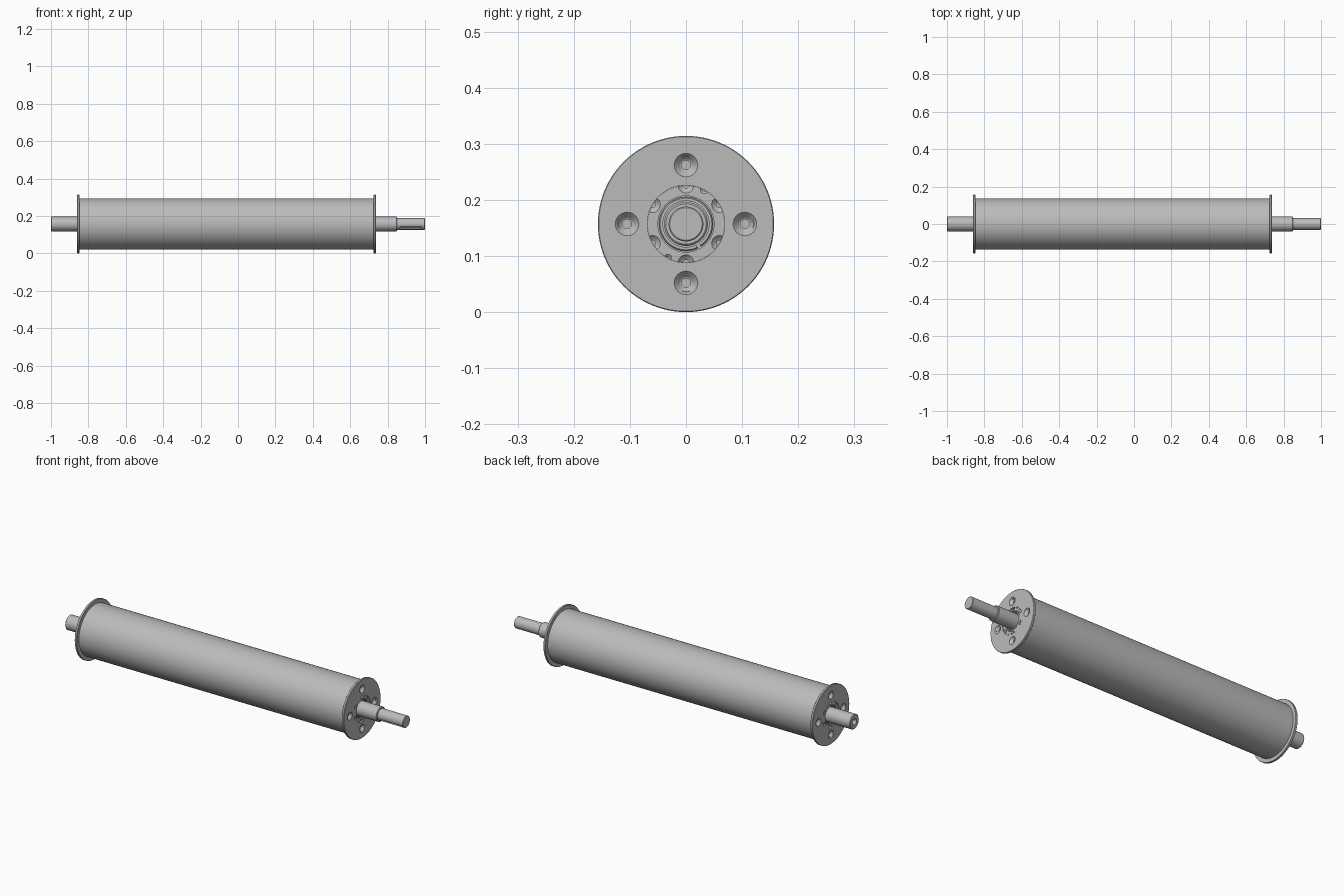
import bpy, bmesh, math
from mathutils import Matrix, Vector

cube = bpy.data.objects.get("Cube")
if cube:
    bpy.data.objects.remove(cube)

AXIS_Z = 0.157           # height of the roller axis
MID, HALF = -0.0615, 0.7985  # centre and half length of the drum

steel = bpy.data.materials.new("steel_grey")
steel.use_nodes = True
steel.diffuse_color = (0.5, 0.5, 0.5, 1)
steel.node_tree.nodes["Principled BSDF"].inputs["Base Color"].default_value = (0.5, 0.5, 0.5, 1)


def make_object(name, bm):
    bmesh.ops.recalc_face_normals(bm, faces=bm.faces)
    mesh = bpy.data.meshes.new(name)
    bm.to_mesh(mesh)
    bm.free()
    mesh.materials.append(steel)
    obj = bpy.data.objects.new(name, mesh)
    bpy.context.collection.objects.link(obj)
    return obj


def lathe(name, profile, closed=False, sides=96, y=0.0, z=0.0):
    """Spin (x, radius) points about the x axis; closed profiles make rings."""
    bm = bmesh.new()
    rings = []
    for x, r in profile:
        rings.append([bm.verts.new((x, y + r * math.cos(a), AXIS_Z + z + r * math.sin(a)))
                      for a in (math.tau * i / sides for i in range(sides))])
    pairs = list(zip(rings, rings[1:]))
    if closed:
        pairs.append((rings[-1], rings[0]))
    else:
        bm.faces.new(rings[0])
        bm.faces.new(rings[-1])
    for a, b in pairs:
        for i in range(sides):
            j = (i + 1) % sides
            bm.faces.new((a[i], a[j], b[j], b[i]))
    return make_object(name, bm)


def block(name, size, centre, turn=0.0, rounding=0.0):
    """Box turned about the roller axis, with optional round ends."""
    bm = bmesh.new()
    bmesh.ops.create_cube(bm, size=1)
    bmesh.ops.scale(bm, vec=size, verts=bm.verts)
    if rounding:
        ends = [e for e in bm.edges
                if abs((e.verts[0].co - e.verts[1].co).normalized().y) > 0.9]
        bmesh.ops.bevel(bm, geom=ends, offset=rounding, segments=8,
                        profile=0.5, affect='EDGES')
    bmesh.ops.translate(bm, vec=centre, verts=bm.verts)
    bmesh.ops.rotate(bm, cent=(0, 0, 0), matrix=Matrix.Rotation(turn, 3, 'X'), verts=bm.verts)
    bmesh.ops.translate(bm, vec=(0, 0, AXIS_Z), verts=bm.verts)
    return make_object(name, bm)


def cut(target, cutters):
    for c in cutters:
        c.hide_render = True
        mod = target.modifiers.new("cut", 'BOOLEAN')
        mod.operation, mod.solver, mod.object = 'DIFFERENCE', 'EXACT', c
        bpy.context.view_layer.objects.active = target
        bpy.ops.object.modifier_apply(modifier=mod.name)
        bpy.data.objects.remove(c)


def countersink(face, radius, angle, size):
    """Cutter for a conical hole with a narrow drilled bottom."""
    profile = [(face + 0.01, size), (face - 0.001, size), (face - 0.6 * size, 0.5 * size),
               (face - 0.65 * size, 0.38 * size), (face - 1.3 * size, 0.38 * size)]
    return lathe("hole_cutter", profile, sides=32,
                 y=radius * math.cos(angle), z=radius * math.sin(angle))


parts = []

# Drum tube
end = MID + HALF
drum = lathe("drum", [(MID - HALF + .006, .137), (end - .006, .137),
                      (end - .006, .12), (MID - HALF + .006, .12)], closed=True)
parts.append(drum)

# Flange with bearing bore and four countersunk holes
flange = lathe("left_flange", [(end, .069), (end, .1555), (end - .0015, .157),
                               (end - .0105, .157), (end - .012, .1555), (end - .012, .13),
                               (end - .06, .13), (end - .06, .069)], closed=True)
cut(flange, [countersink(end, .105, math.radians(a), .021) for a in range(0, 360, 90)])

# Bearing ring with edge notches
face = end - .003
bearing = lathe("left_bearing", [(face, .05), (face, .0688), (end - .05, .0688),
                                 (end - .05, .03), (end - .015, .03), (end - .015, .05)],
                closed=True)
notches = [countersink(face, .069, math.radians(a), .014) for a in range(30, 390, 60)]
notches += [countersink(face, .069, math.radians(a), .007) for a in (62, 242)]
cut(bearing, notches)

# Split retaining ring round the shaft
clip = lathe("left_retaining_ring", [(end - .006, .041), (end - .006, .046),
                                     (end - .008, .048), (end - .016, .048),
                                     (end - .016, .041)], closed=True)
cut(clip, [block("gap_cutter", (.1, .02, .006), (end, .046, 0), math.radians(-60))])
end_parts = [flange, bearing, clip]
parts += end_parts

# Matching parts on the other end
for source in end_parts:
    bm = bmesh.new()
    bm.from_mesh(source.data)
    for v in bm.verts:
        v.co.x = 2 * MID - v.co.x
    parts.append(make_object(source.name.replace("left", "right"), bm))

# Shaft with stepped drive end, keyway and a centre hole in the plain end
shaft = lathe("shaft", [(-1, .036), (-.997, .039), (.847, .039), (.85, .036),
                        (.85, .031), (.998, .031), (1, .029)], sides=64)
keyway = block("keyway_cutter", (.12, .03, .016), (.925, -.038, 0), math.radians(42), .0079)
centre_hole = lathe("centre_hole_cutter", [(-1.01, .016), (-.999, .016), (-.99, .011),
                                           (-.95, .011), (-.945, .001)], sides=32)
cut(shaft, [keyway, centre_hole])
parts.append(shaft)

# Smooth round surfaces, crisp edges
for obj in parts:
    bpy.ops.object.select_all(action='DESELECT')
    obj.select_set(True)
    bpy.context.view_layer.objects.active = obj
    bpy.ops.object.shade_smooth_by_angle(angle=math.radians(25))
